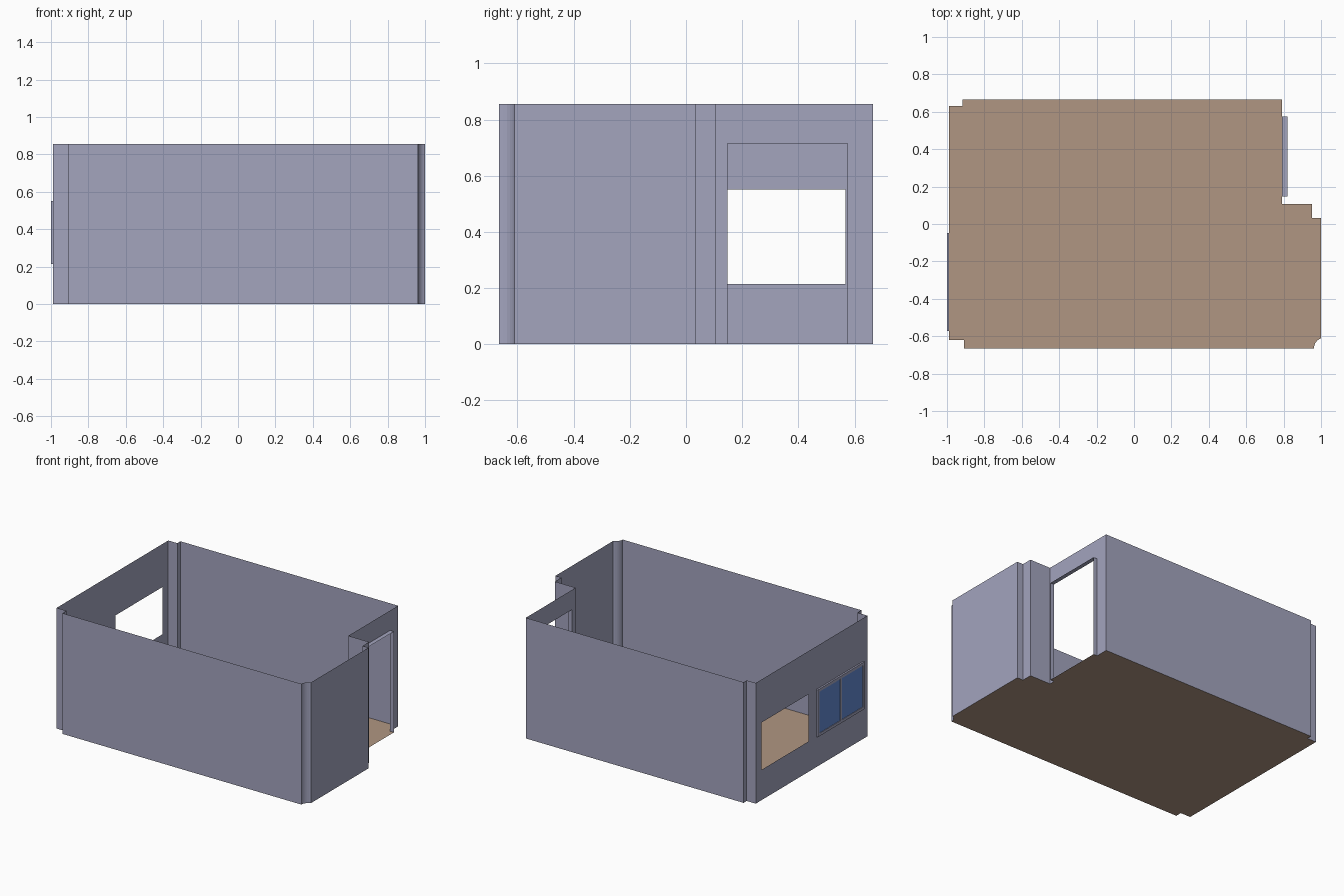
import bpy, bmesh, math

if "Cube" in bpy.data.objects:
    bpy.data.objects.remove(bpy.data.objects["Cube"])

H = 0.855            # wall height
DOOR_TOP = 0.715
X_DOOR, X_SILL = 0.79, 0.82
Y0, Y1 = 0.147, 0.575    # door jambs
X_LEFT = -0.988
WZ0, WZ1 = 0.215, 0.55   # window sill and head


def material(name, rgb):
    m = bpy.data.materials.new(name)
    m.diffuse_color = (*rgb, 1)
    m.use_nodes = True
    m.node_tree.nodes["Principled BSDF"].inputs["Base Color"].default_value = m.diffuse_color
    return m


WALL = material("lavender wall", (0.367, 0.373, 0.515))
FLOOR = material("tan floor", (0.434, 0.307, 0.223))
GLASS = material("blue glass", (0.127, 0.253, 0.640))


def build(name, faces, mat):
    """Make an object from a list of polygons, welding shared corners."""
    bm = bmesh.new()
    for f in faces:
        bm.faces.new([bm.verts.new(p) for p in f])
    bmesh.ops.remove_doubles(bm, verts=bm.verts, dist=1e-5)
    me = bpy.data.meshes.new(name)
    bm.to_mesh(me)
    bm.free()
    me.materials.append(mat)
    ob = bpy.data.objects.new(name, me)
    bpy.context.collection.objects.link(ob)
    return ob


def strip(path, z0=0.0, z1=H):
    """Vertical quads standing on a plan path."""
    return [[(*a, z0), (*b, z0), (*b, z1), (*a, z1)] for a, b in zip(path, path[1:])]


def box(x0, x1, y0, y1, z0, z1):
    sides = strip([(x0, y0), (x1, y0), (x1, y1), (x0, y1), (x0, y0)], z0, z1)
    caps = [[(x0, y0, z), (x1, y0, z), (x1, y1, z), (x0, y1, z)] for z in (z0, z1)]
    caps[0].reverse()
    return sides + caps


# Plan, anticlockwise from the left wall's front end to the door
R = 0.058
pipe = [(1.02 + R * math.cos(math.radians(a)), -0.665 + R * math.sin(math.radians(a)))
        for a in (180, 166, 152, 138, 124, 110)]
pipe[-1] = (1.0, pipe[-1][1])
front_path = [(X_LEFT, -0.62), (-0.91, -0.62), (-0.91, -0.665)] + pipe + [
    (1.0, 0.033), (0.953, 0.033), (0.953, 0.107), (X_DOOR, 0.107), (X_DOOR, Y0)]
back_path = [(X_DOOR, Y1), (X_DOOR, 0.665), (-0.917, 0.665), (-0.917, 0.63), (X_LEFT, 0.63)]

# Floor, including the door threshold
plan = front_path + [(X_SILL, Y0), (X_SILL, Y1)] + back_path
build("floor", [[(x, y, 0) for x, y in plan]], FLOOR)

# Solid walls
build("front_and_right_walls", strip(front_path), WALL)
build("back_wall", strip(back_path), WALL)

# Wall over the door, with jambs and head
build("door_surround",
      strip([(X_DOOR, Y0), (X_DOOR, Y1)], DOOR_TOP, H)
      + strip([(X_DOOR, Y0), (X_SILL, Y0)], 0, DOOR_TOP)
      + strip([(X_SILL, Y1), (X_DOOR, Y1)], 0, DOOR_TOP)
      + [[(X_DOOR, Y0, DOOR_TOP), (X_SILL, Y0, DOOR_TOP),
          (X_SILL, Y1, DOOR_TOP), (X_DOOR, Y1, DOOR_TOP)]], WALL)

# Left wall around the open window
HY0, HY1 = 0.037, 0.568
left = [(0.63, HY1, 0, H), (HY1, HY0, 0, WZ0), (HY1, HY0, WZ1, H), (HY0, -0.62, 0, H)]
build("left_wall", [f for a, b, z0, z1 in left
                    for f in strip([(X_LEFT, a), (X_LEFT, b)], z0, z1)], WALL)

# Closed window mounted on the outside of the left wall
FY0, FY1, T = -0.572, -0.048, 0.02
MID = (FY0 + FY1) / 2
frame = []
for y in (FY0, MID - T / 2, FY1 - T):
    frame += box(-1.0, X_LEFT, y, y + T, WZ0 + T, WZ1 - T)
for z in (WZ0, WZ1 - T):
    frame += box(-1.0, X_LEFT, FY0, FY1, z, z + T)
build("window_frame", frame, WALL)
for name, a, b in (("front_pane", FY0 + T, MID - T / 2), ("back_pane", MID + T / 2, FY1 - T)):
    build(name, box(-0.996, -0.991, a, b, WZ0 + T, WZ1 - T), GLASS)
